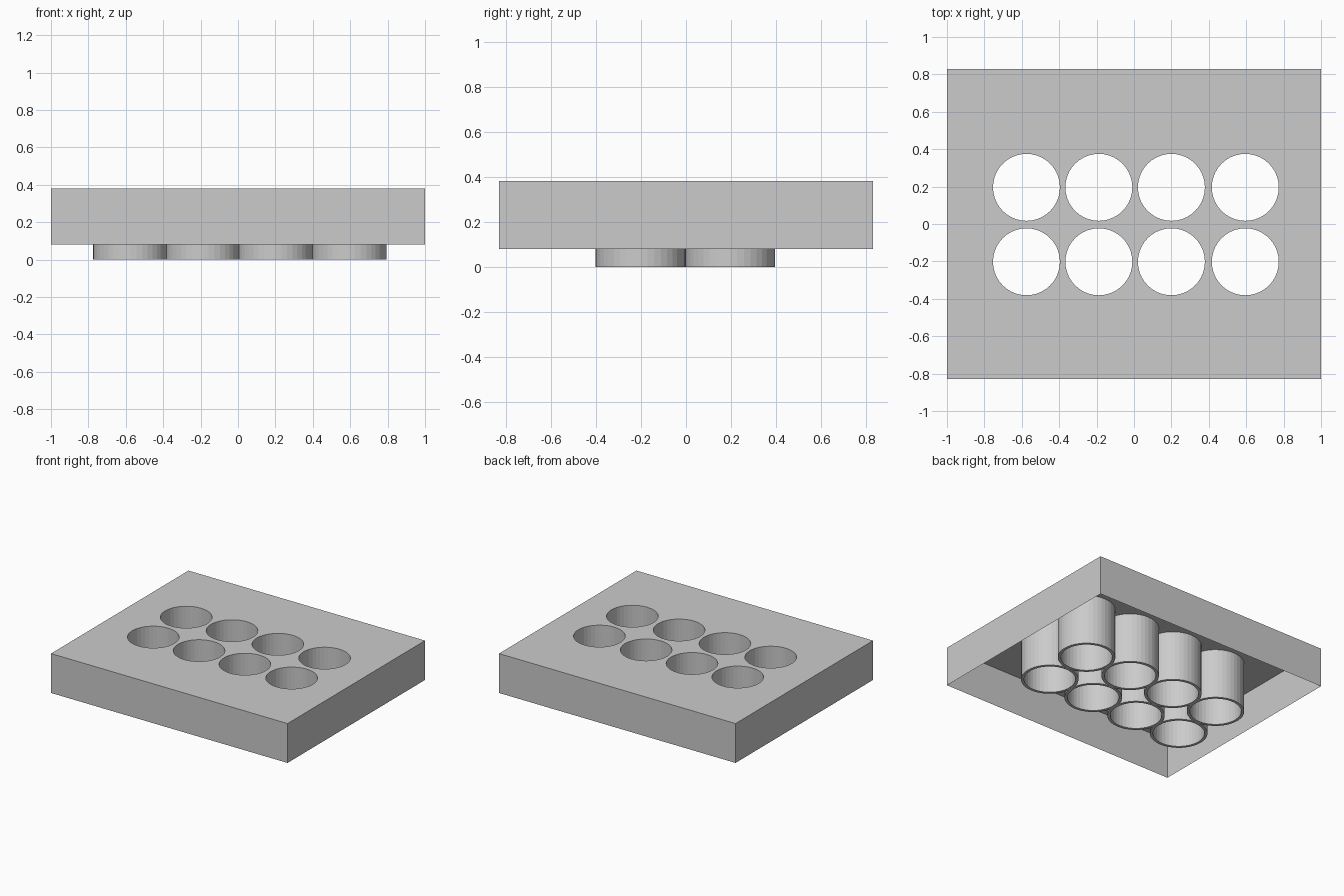
import bpy, bmesh
from math import cos, sin, tau

if "Cube" in bpy.data.objects:
    bpy.data.objects.remove(bpy.data.objects["Cube"])

SIDES = 40
R_IN, R_OUT = 0.179, 0.20
Z_LOW, Z_TOP = 0.08, 0.381
HX, HY = 1.0, 0.83
CENTRES = [(x, y) for y in (-0.202, 0.196) for x in (-0.575, -0.188, 0.20, 0.595)]


def finish(bm, name):
    mesh = bpy.data.meshes.new(name)
    bm.to_mesh(mesh)
    bm.free()
    obj = bpy.data.objects.new(name, mesh)
    bpy.context.collection.objects.link(obj)
    return obj


def ring(bm, cx, cy, r, z):
    return [bm.verts.new((cx + r * cos(tau * i / SIDES), cy + r * sin(tau * i / SIDES), z))
            for i in range(SIDES)]


def loop_edges(bm, verts):
    return [bm.edges.new((v, verts[(i + 1) % len(verts)])) for i, v in enumerate(verts)]


def bridge(bm, a, b):
    n = len(a)
    for i in range(n):
        j = (i + 1) % n
        bm.faces.new((a[i], a[j], b[j], b[i]))


# Tray: thin sheet top with eight holes, thin side walls, open underneath
bm = bmesh.new()
corners = [(-HX, -HY), (HX, -HY), (HX, HY), (-HX, HY)]
upper = [bm.verts.new((x, y, Z_TOP)) for x, y in corners]
lower = [bm.verts.new((x, y, Z_LOW)) for x, y in corners]
edges = loop_edges(bm, upper)
for cx, cy in CENTRES:
    edges += loop_edges(bm, ring(bm, cx, cy, R_IN, Z_TOP))
bmesh.ops.triangle_fill(bm, edges=edges, use_beauty=True, normal=(0, 0, 1))
bridge(bm, lower, upper)
bmesh.ops.recalc_face_normals(bm, faces=bm.faces)
bm.normal_update()
top = max(bm.faces, key=lambda f: abs(f.normal.z))
if top.normal.z < 0:
    bmesh.ops.reverse_faces(bm, faces=bm.faces)
finish(bm, "tray_shell")

# Cup holders: open tubes with a flat rim at the bottom
for n, (cx, cy) in enumerate(CENTRES, 1):
    bm = bmesh.new()
    profile = [(R_OUT, Z_TOP), (R_OUT, 0), (R_IN, 0), (R_IN, Z_TOP)]
    rings = [ring(bm, cx, cy, r, z) for r, z in profile]
    for a, b in zip(rings, rings[1:]):
        bridge(bm, b, a)
    finish(bm, f"holder_tube_{n}")
